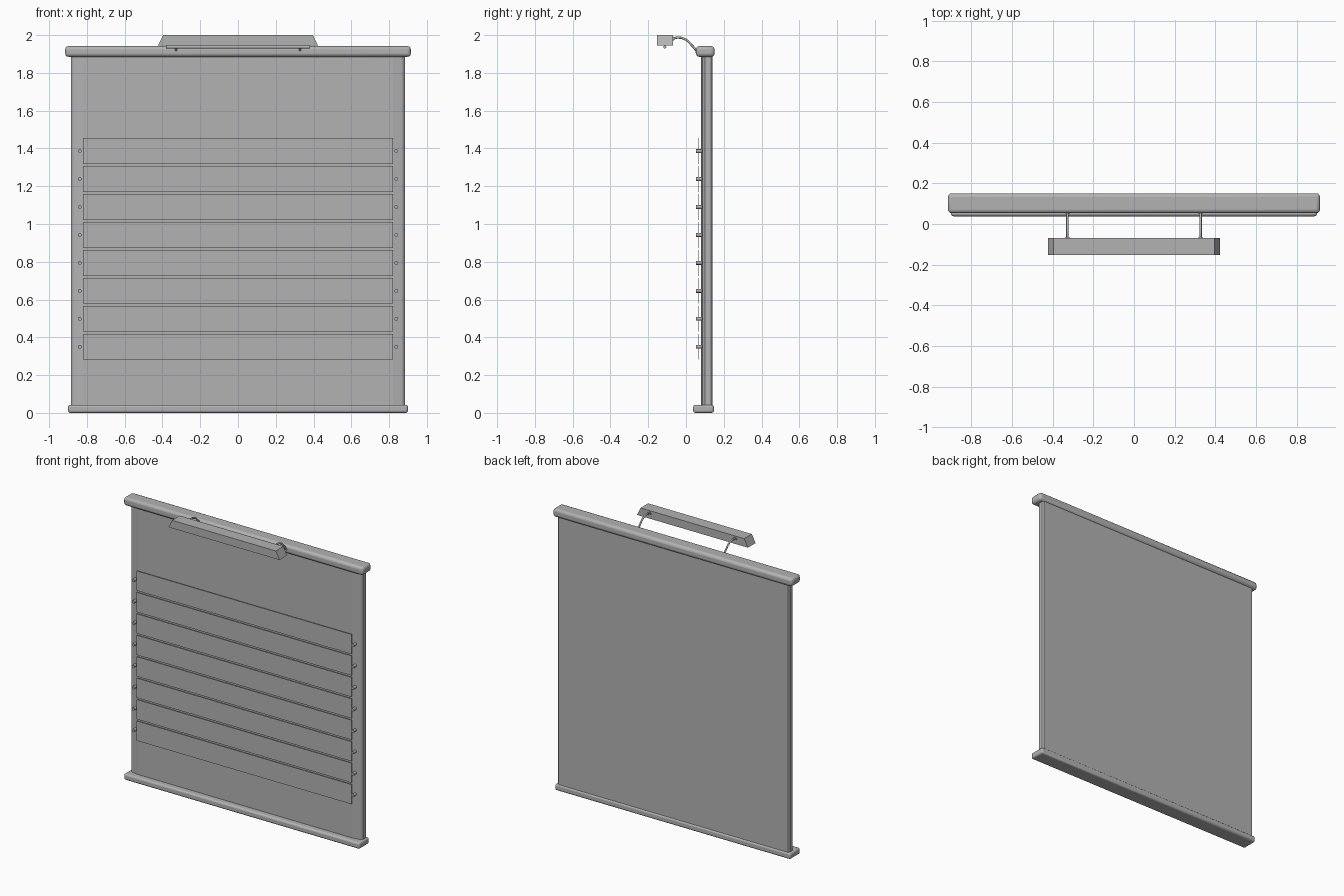
import bpy, bmesh, math
from mathutils import Vector

cube = bpy.data.objects.get("Cube")
if cube:
    bpy.data.objects.remove(cube, do_unlink=True)

grey = bpy.data.materials.new("neutral_grey")
grey.use_nodes = True
colour = (0.45, 0.45, 0.45, 1)
grey.diffuse_color = colour
grey.node_tree.nodes["Principled BSDF"].inputs["Base Color"].default_value = colour


def finish(obj, name, smooth=None):
    obj.name = name
    obj.data.materials.append(grey)
    if smooth:
        bpy.ops.object.select_all(action='DESELECT')
        obj.select_set(True)
        bpy.context.view_layer.objects.active = obj
        bpy.ops.object.shade_smooth_by_angle(angle=math.radians(smooth))
    return obj


def box(name, lo, hi, bevel=0, segments=3):
    """Box between two corners, with optional rounded edges."""
    lo, hi = Vector(lo), Vector(hi)
    bpy.ops.mesh.primitive_cube_add(size=1, location=(lo + hi) / 2)
    obj = bpy.context.object
    obj.scale = hi - lo
    bpy.ops.object.transform_apply(location=False, rotation=False, scale=True)
    if bevel:
        mod = obj.modifiers.new("rounding", 'BEVEL')
        mod.width, mod.segments = bevel, segments
    return finish(obj, name, 40 if bevel else None)


def prism(name, profile, axis, lo, hi, smooth=None):
    """Extrude a flat profile along z (x, y points) or y (x, z points)."""
    bm = bmesh.new()
    place = (lambda u, v: (u, v, lo)) if axis == 'z' else (lambda u, v: (u, lo, v))
    face = bm.faces.new([bm.verts.new(place(u, v)) for u, v in profile])
    moved = bmesh.ops.extrude_face_region(bm, geom=[face])["geom"]
    step = Vector((0, 0, hi - lo)) if axis == 'z' else Vector((0, hi - lo, 0))
    bmesh.ops.translate(bm, vec=step, verts=[g for g in moved if isinstance(g, bmesh.types.BMVert)])
    bmesh.ops.recalc_face_normals(bm, faces=bm.faces)
    mesh = bpy.data.meshes.new(name)
    bm.to_mesh(mesh)
    bm.free()
    obj = bpy.data.objects.new(name, mesh)
    bpy.context.collection.objects.link(obj)
    return finish(obj, name, smooth)


def rod(name, centre, radius, length, axis, sides=16):
    turn = (math.pi / 2, 0, 0) if axis == 'y' else (0, math.pi / 2, 0)
    bpy.ops.mesh.primitive_cylinder_add(vertices=sides, radius=radius, depth=length,
                                        location=centre, rotation=turn)
    return finish(bpy.context.object, name, 40)


# Board with eased front edges, tucked into both rails
half = [(0.82, 0.079), (0.872, 0.088), (0.885, 0.1), (0.885, 0.132), (0.877, 0.14)]
prism("board", half + [(-x, y) for x, y in reversed(half)], 'z', 0.03, 1.9)

# Rails
box("top_rail", (-0.915, 0.053, 1.885), (0.915, 0.151, 1.942), 0.018)
box("bottom_rail", (-0.9, 0.038, 0), (0.9, 0.148, 0.043), 0.012)

# Slats with a peg at each end
for i in range(8):
    z = 1.386 - i * 0.148
    box(f"slat_{i + 1}", (-0.82, 0.065, z - 0.068), (0.82, 0.07, z + 0.068))
    for side, s in (("left", 1), ("right", -1)):
        rod(f"{side}_peg_{i + 1}", (s * 0.838, 0.069, z), 0.01, 0.03, 'y', 12)

# Lamp shade and tube
prism("lamp_shade", [(-0.424, 1.945), (0.424, 1.945), (0.396, 2), (-0.396, 2)], 'y', -0.153, -0.07)
rod("lamp_tube", (0, -0.112, 1.937), 0.008, 0.76, 'x')

# Curved lamp arms with mounting discs
path = [(-0.075, 1.98), (-0.04, 1.987), (0, 1.975), (0.032, 1.945), (0.065, 1.905)]
for side, s in (("left", 1), ("right", -1)):
    curve = bpy.data.curves.new(f"{side}_lamp_arm", 'CURVE')
    curve.dimensions = '3D'
    curve.bevel_depth, curve.bevel_resolution, curve.resolution_u = 0.006, 2, 6
    curve.use_fill_caps = True
    spline = curve.splines.new('BEZIER')
    spline.bezier_points.add(len(path) - 1)
    for point, (y, z) in zip(spline.bezier_points, path):
        point.co = (s * 0.328, y, z)
        point.handle_left_type = point.handle_right_type = 'AUTO'
    arm = bpy.data.objects.new(f"{side}_lamp_arm", curve)
    bpy.context.collection.objects.link(arm)
    finish(arm, f"{side}_lamp_arm")
    rod(f"{side}_shade_disc", (s * 0.328, -0.069, 1.98), 0.012, 0.006, 'y')
    rod(f"{side}_rail_disc", (s * 0.328, 0.053, 1.915), 0.01, 0.006, 'y')
